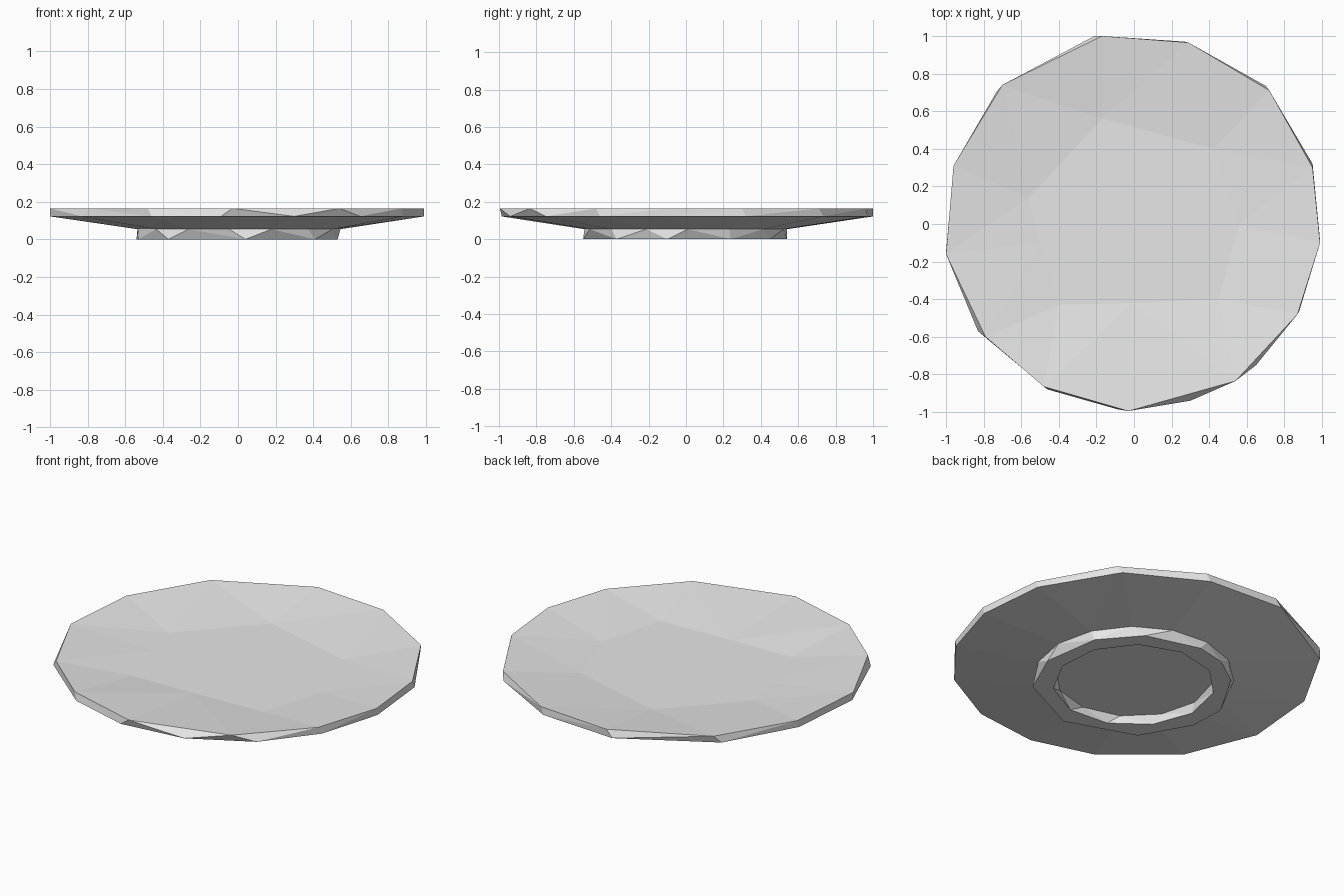
import bpy, bmesh, math

if "Cube" in bpy.data.objects:
    bpy.data.objects.remove(bpy.data.objects["Cube"])

bm = bmesh.new()


def ring(points, z):
    """Ring of vertices, sorted anticlockwise seen from above."""
    points = sorted(points, key=lambda p: math.atan2(p[1], p[0]))
    return [bm.verts.new((x, y, z)) for x, y in points]


def polygon(sides, radius, start):
    return [(radius * math.cos(math.radians(start) + 2 * math.pi * i / sides),
             radius * math.sin(math.radians(start) + 2 * math.pi * i / sides))
            for i in range(sides)]


def stitch(a, b):
    """Triangle strip between two rings of unequal counts, shortest diagonal first."""
    k = min(range(len(b)), key=lambda n: (b[n].co - a[0].co).xy.length)
    b = b[k:] + b[:k]
    i = j = 0
    while i < len(a) or j < len(b):
        a0, a1 = a[i % len(a)], a[(i + 1) % len(a)]
        b0, b1 = b[j % len(b)], b[(j + 1) % len(b)]
        step_a = j == len(b) or (i < len(a) and
                                 (a1.co - b0.co).length <= (b1.co - a0.co).length)
        if step_a:
            bm.faces.new((a0, a1, b0))
            i += 1
        else:
            bm.faces.new((a0, b1, b0))
            j += 1


# dish floor and rim
floor = ring([(-.17, .56), (.42, .40), (.56, .0), (.45, -.40), (-.01, -.42),
              (-.40, -.43), (-.50, -.10), (-.56, .14)], .115)
rim_top = ring([(-.17, 1), (.29, .965), (.72, .71), (.95, .30), (.99, -.10),
                (.87, -.48), (.54, -.835), (-.03, -.995), (-.48, -.865),
                (-.79, -.60), (-1, -.16), (-.96, .31), (-.70, .74)], .165)
rim_low = ring([(-.21, 1), (.27, .97), (.70, .735), (.95, .32), (.99, -.09),
                (.88, -.46), (.65, -.75), (.30, -.94), (-.09, -.985), (-.46, -.88),
                (-.83, -.57), (-1, -.15), (-.96, .30), (-.73, .705)], .122)

# foot ring: outer wall, standing edge and recess
foot_top = ring(polygon(15, .545, 265), .054)
foot_low = ring([(.41, -.37), (.53, -.10), (.48, .24), (.30, .45), (-.02, .54),
                 (-.20, .50), (-.37, .38), (-.54, .09), (-.53, -.13),
                 (-.37, -.41), (.04, -.55)], 0)
foot_inner = ring(polygon(11, .44, -45), 0)
recess = ring(polygon(12, .43, -30), .05)

rings = [floor, rim_top, rim_low, foot_top, foot_low, foot_inner, recess]
for a, b in zip(rings, rings[1:]):
    stitch(a, b)
bm.faces.new(floor)
bm.faces.new(recess)
bmesh.ops.recalc_face_normals(bm, faces=bm.faces)

mesh = bpy.data.meshes.new("plate")
bm.to_mesh(mesh)
bm.free()
plate = bpy.data.objects.new("plate", mesh)
bpy.context.collection.objects.link(plate)
mat = bpy.data.materials.new("off white")
mat.diffuse_color = (.8, .8, .8, 1)
mat.use_nodes = True
mat.node_tree.nodes["Principled BSDF"].inputs["Base Color"].default_value = mat.diffuse_color
mesh.materials.append(mat)
